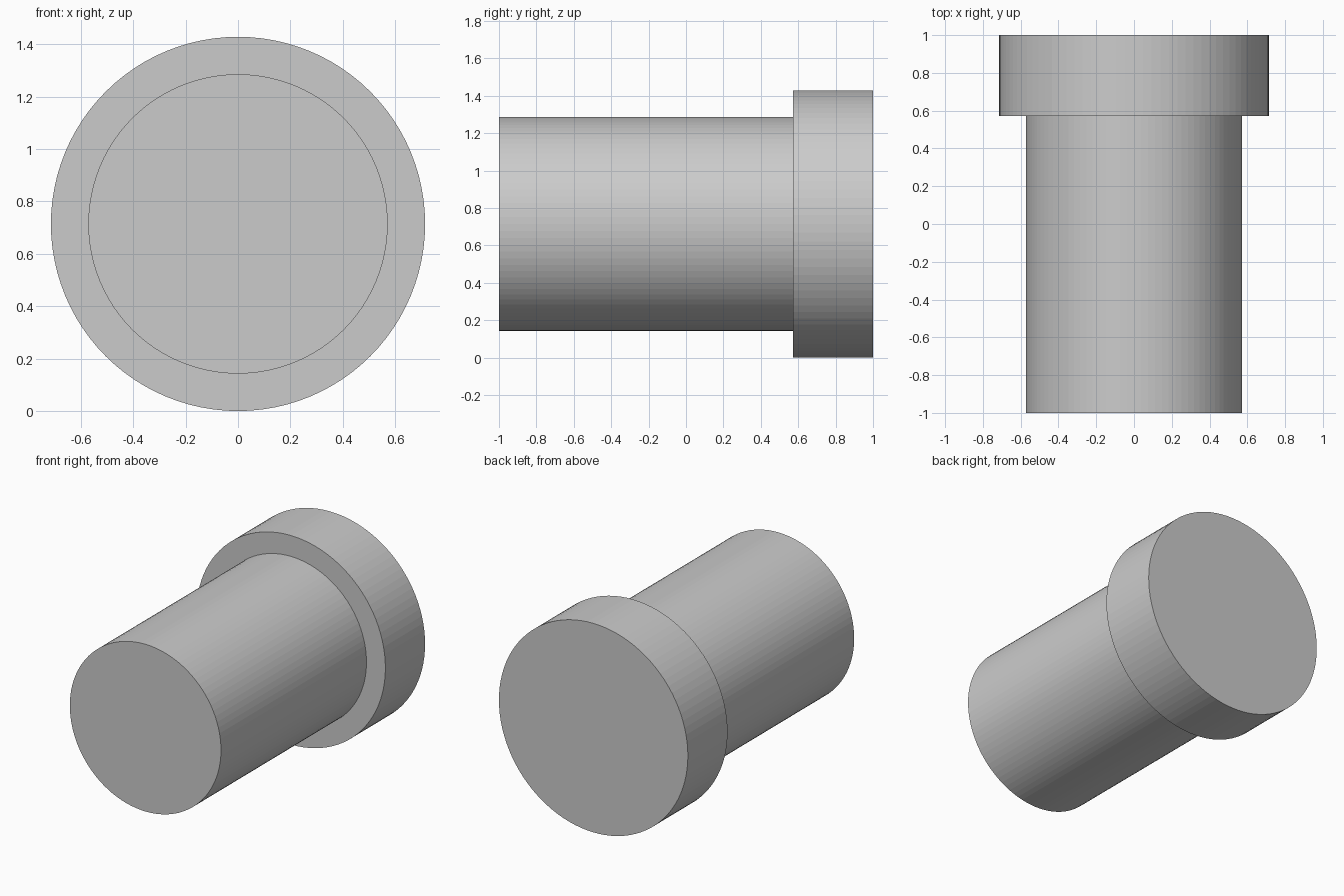
import bpy, bmesh, math

if "Cube" in bpy.data.objects:
    bpy.data.objects.remove(bpy.data.objects["Cube"])

SIDES = 96
HEAD_R, SHAFT_R = 5 / 7, 4 / 7
SHOULDER_Y = 4 / 7

# Stepped profile as (radius, y), from the shaft end to the head end
profile = [(SHAFT_R, -1), (SHAFT_R, SHOULDER_Y), (HEAD_R, SHOULDER_Y), (HEAD_R, 1)]

bm = bmesh.new()


def ring(radius, y):
    angles = [2 * math.pi * i / SIDES for i in range(SIDES)]
    return [bm.verts.new((radius * math.cos(a), y, HEAD_R + radius * math.sin(a))) for a in angles]


# Walls and shoulder between neighbouring rings
rings = [ring(r, y) for r, y in profile]
for a, b in zip(rings, rings[1:]):
    for i in range(SIDES):
        j = (i + 1) % SIDES
        bm.faces.new((a[i], a[j], b[j], b[i]))

# End caps
bm.faces.new(rings[0])
bm.faces.new(rings[-1])
bmesh.ops.recalc_face_normals(bm, faces=bm.faces)

mesh = bpy.data.meshes.new("headed_pin")
bm.to_mesh(mesh)
bm.free()
pin = bpy.data.objects.new("headed_pin", mesh)
bpy.context.collection.objects.link(pin)
